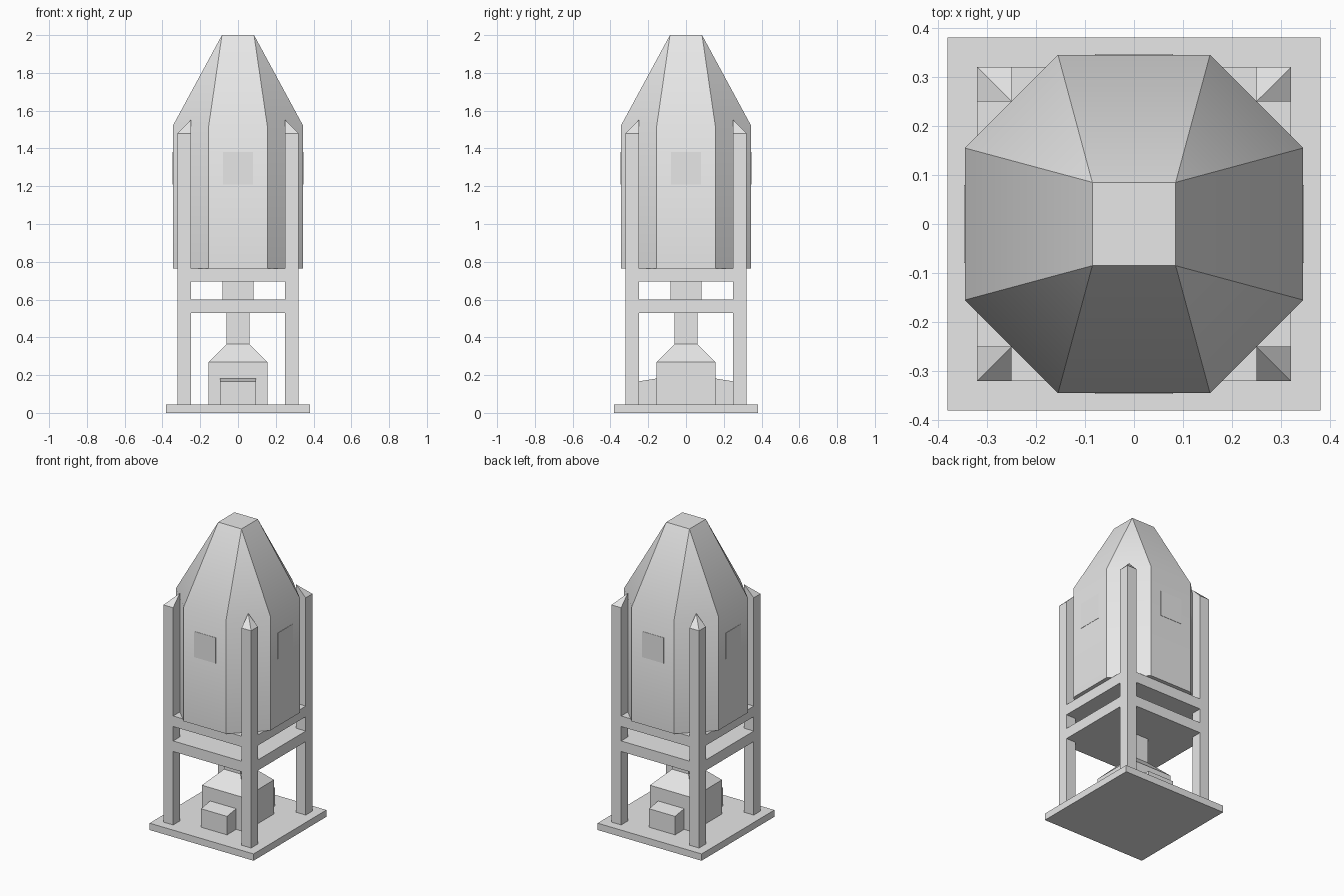
import bpy, bmesh, math

if "Cube" in bpy.data.objects:
    bpy.data.objects.remove(bpy.data.objects["Cube"])


def material(name, v):
    m = bpy.data.materials.new(name)
    m.diffuse_color = (v, v, v, 1)
    m.use_nodes = True
    m.node_tree.nodes["Principled BSDF"].inputs["Base Color"].default_value = m.diffuse_color
    return m


GREY = material("light grey", 0.8)
PALE = material("pale grey", 0.87)


def build(name, verts, faces, mat=GREY, smooth=False):
    bm = bmesh.new()
    vs = [bm.verts.new(v) for v in verts]
    for f in faces:
        bm.faces.new([vs[i] for i in f])
    bmesh.ops.recalc_face_normals(bm, faces=bm.faces[:])
    me = bpy.data.meshes.new(name)
    bm.to_mesh(me)
    bm.free()
    me.materials.append(mat)
    if smooth:
        me.shade_smooth()
        me.set_sharp_from_angle(angle=math.radians(30))
    ob = bpy.data.objects.new(name, me)
    bpy.context.collection.objects.link(ob)
    return ob


def stack(name, rings, mat=GREY):
    """Loft square-cornered rings (x0, x1, y0, y1, z) into a closed solid."""
    verts, faces = [], []
    for x0, x1, y0, y1, z in rings:
        verts += [(x0, y0, z), (x1, y0, z), (x1, y1, z), (x0, y1, z)]
    n = len(rings)
    for r in range(n - 1):
        for i in range(4):
            a, b = r * 4 + i, r * 4 + (i + 1) % 4
            faces.append((a, b, b + 4, a + 4))
    faces += [(3, 2, 1, 0), tuple(range(4 * n - 4, 4 * n))]
    return build(name, verts, faces, mat)


def block(name, sx, sy, z0, z1):
    return stack(name, [(-sx, sx, -sy, sy, z) for z in (z0, z1)])


# base plate and the two decks
block("base_plate", 0.38, 0.38, 0, 0.045)
block("lower_deck", 0.32, 0.32, 0.53, 0.60)
block("upper_deck", 0.32, 0.32, 0.695, 0.765)

# engine housing with tapered top and column, plus neck between decks
stack("engine_housing", [(-s, s, -s, s, z) for s, z in
                         ((0.155, 0.045), (0.155, 0.27), (0.06, 0.365), (0.06, 0.53))])
block("deck_neck", 0.082, 0.082, 0.60, 0.695)

# corner posts, each with a top rising to its inner corner
for sx in (-1, 1):
    for sy in (-1, 1):
        corners = [(0.25, 0.25, 1.55), (0.32, 0.25, 1.48), (0.32, 0.32, 1.48), (0.25, 0.32, 1.48)]
        verts = [(sx * x, sy * y, 0.045) for x, y, z in corners]
        verts += [(sx * x, sy * y, z) for x, y, z in corners]
        build("corner_post", verts,
              [(0, 1, 2, 3), (0, 1, 5, 4), (1, 2, 6, 5), (2, 3, 7, 6), (3, 0, 4, 7),
               (4, 5, 6), (4, 6, 7)])

# side boxes with slightly sloping lids, front and back
for s in (-1, 1):
    prof = [(0.155, 0.045), (0.25, 0.045), (0.25, 0.167), (0.155, 0.182)]
    verts = [(x, s * y, z) for x in (-0.095, 0.095) for y, z in prof]
    build("engine_side_box", verts,
          [(0, 1, 2, 3), (4, 5, 6, 7)] +
          [(i, (i + 1) % 4, (i + 1) % 4 + 4, i + 4) for i in range(4)])

# eight-sided capsule hull tapering to a square nose
a, b, t = 0.155, 0.345, 0.085
octa = [(a, -b), (b, -a), (b, a), (a, b), (-a, b), (-b, a), (-b, -a), (-a, -b)]
verts = [(x, y, z) for z in (0.765, 1.52) for x, y in octa]
verts += [(t, -t, 2), (t, t, 2), (-t, t, 2), (-t, -t, 2)]
faces = [tuple(range(8)), (16, 17, 18, 19)]
faces += [(i, (i + 1) % 8, (i + 1) % 8 + 8, i + 8) for i in range(8)]
for k in range(4):
    faces.append((8 + 2 * k, 9 + 2 * k, 16 + k))
    faces.append((9 + 2 * k, 8 + (2 * k + 2) % 8, 16 + (k + 1) % 4, 16 + k))
build("capsule_hull", verts, faces, smooth=True)

# thin window panels on the four wide hull sides
for k in range(4):
    w = stack("window_panel", [(-0.08, 0.08, -0.347, -0.343, z) for z in (1.21, 1.38)], PALE)
    w.rotation_euler.z = k * math.pi / 2
